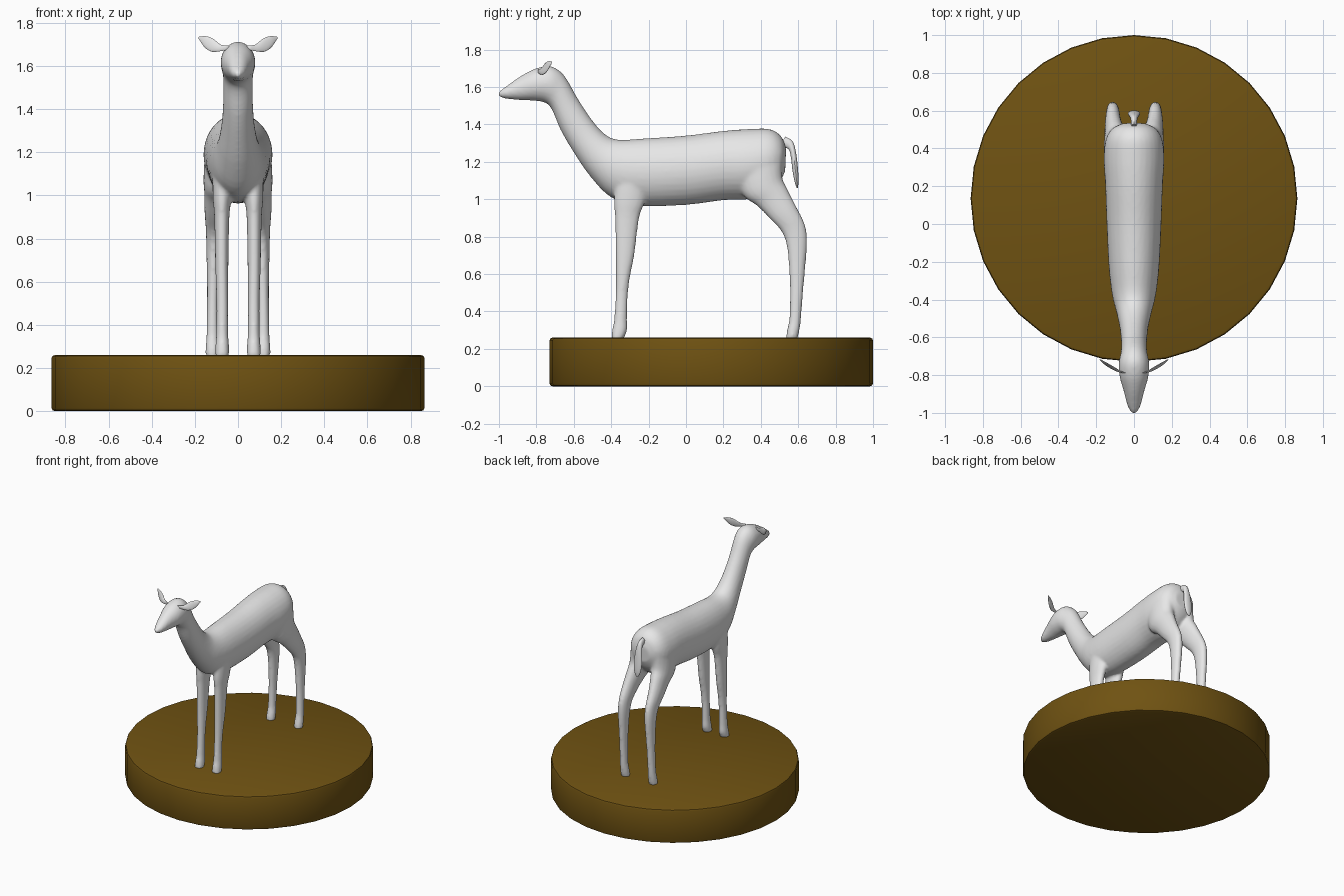
import bpy, bmesh, math
from mathutils import Vector

cube = bpy.data.objects.get("Cube")
if cube:
    bpy.data.objects.remove(cube, do_unlink=True)


def material(name, rgb):
    mat = bpy.data.materials.new(name)
    mat.use_nodes = True
    mat.diffuse_color = (*rgb, 1)
    bsdf = next(n for n in mat.node_tree.nodes if n.type == 'BSDF_PRINCIPLED')
    bsdf.inputs["Base Color"].default_value = (*rgb, 1)
    return mat


def finish(bm, name, mat):
    bmesh.ops.recalc_face_normals(bm, faces=bm.faces[:])
    mesh = bpy.data.meshes.new(name)
    bm.to_mesh(mesh)
    bm.free()
    mesh.materials.append(mat)
    obj = bpy.data.objects.new(name, mesh)
    bpy.context.collection.objects.link(obj)
    bpy.ops.object.select_all(action='DESELECT')
    obj.select_set(True)
    bpy.context.view_layer.objects.active = obj
    bpy.ops.object.shade_smooth_by_angle(angle=math.radians(40))
    return obj


def smooth_path(sections, steps):
    """Catmull-Rom interpolation through the given sections."""
    pts = [Vector(s) for s in sections]
    pts = [pts[0]] + pts + [pts[-1]]
    out = []
    for a, b, c, d in zip(pts, pts[1:], pts[2:], pts[3:]):
        for i in range(steps):
            t = i / steps
            out.append(0.5 * (2 * b + (c - a) * t + (2 * a - 5 * b + 4 * c - d) * t * t
                              + (3 * b - a - 3 * c + d) * t ** 3))
    return out + [pts[-1]]


def loft(bm, sections, side=1, sides=24, steps=4):
    """Elliptical rings; section = y, z of one edge, y, z of the other, half width, x."""
    rings = []
    for y1, z1, y2, z2, half, x in smooth_path(sections, steps):
        ring = []
        for i in range(sides):
            a = math.tau * i / sides
            c = math.cos(a)
            ring.append(bm.verts.new((side * (x + half * math.sin(a)),
                                      (y1 + y2 + (y1 - y2) * c) / 2,
                                      (z1 + z2 + (z1 - z2) * c) / 2)))
        rings.append(ring)
    faces = []
    for r, q in zip(rings, rings[1:]):
        for i in range(sides):
            j = (i + 1) % sides
            faces.append(bm.faces.new((r[i], r[j], q[j], q[i])))
    faces += [bm.faces.new(rings[0]), bm.faces.new(rings[-1])]
    bmesh.ops.recalc_face_normals(bm, faces=faces)


# Head, neck and trunk: top edge, bottom edge, half width
trunk = [
    (-1.0, 1.575, -1.0, 1.55, .014),
    (-.96, 1.605, -.965, 1.538, .034),
    (-.88, 1.66, -.885, 1.53, .055),
    (-.80, 1.70, -.815, 1.527, .076),
    (-.72, 1.71, -.75, 1.515, .08),
    (-.65, 1.66, -.715, 1.475, .07),
    (-.58, 1.54, -.67, 1.37, .068),
    (-.50, 1.42, -.60, 1.25, .075),
    (-.43, 1.345, -.51, 1.12, .092),
    (-.36, 1.318, -.40, 1.01, .115),
    (-.22, 1.325, -.25, .965, .133),
    (0, 1.34, 0, .97, .145),
    (.2, 1.365, .2, .995, .152),
    (.35, 1.376, .33, 1.0, .16),
    (.45, 1.374, .44, 1.03, .15),
    (.51, 1.335, .50, 1.09, .115),
    (.535, 1.27, .53, 1.15, .06),
]
# Legs: front edge, back edge, half width, x
front_leg = [
    (-.37, 1.17, -.19, 1.17, .045, .075),
    (-.385, 1.0, -.22, .99, .043, .074),
    (-.38, .9, -.25, .9, .035, .075),
    (-.376, .7, -.276, .7, .031, .075),
    (-.375, .6, -.296, .6, .029, .074),
    (-.376, .5, -.31, .5, .027, .073),
    (-.384, .36, -.315, .36, .028, .073),
    (-.395, .3, -.315, .3, .032, .073),
    (-.4, .25, -.335, .25, .032, .073),
]
hind_leg = [
    (.24, 1.2, .52, 1.25, .07, .083),
    (.30, 1.03, .515, 1.12, .07, .09),
    (.38, .965, .545, 1.05, .056, .1),
    (.45, .895, .595, .95, .045, .11),
    (.515, .82, .636, .865, .037, .112),
    (.542, .73, .648, .77, .034, .113),
    (.552, .6, .636, .61, .029, .115),
    (.556, .5, .626, .5, .027, .117),
    (.552, .36, .615, .36, .028, .118),
    (.54, .3, .607, .3, .032, .118),
    (.535, .25, .595, .25, .032, .118),
]
# Ear: upper edge, lower edge, half thickness, x
ear = [
    (-.79, 1.695, -.79, 1.675, .012, .05),
    (-.775, 1.7, -.78, 1.668, .014, .085),
    (-.752, 1.728, -.763, 1.666, .014, .12),
    (-.735, 1.738, -.742, 1.684, .012, .15),
    (-.716, 1.736, -.718, 1.726, .004, .18),
]
# Tail: outer edge, inner edge, half width
tail = [
    (.53, 1.335, .50, 1.28, .014),
    (.57, 1.31, .545, 1.27, .018),
    (.588, 1.25, .56, 1.23, .026),
    (.598, 1.17, .57, 1.15, .033),
    (.602, 1.1, .582, 1.09, .026),
    (.598, 1.06, .592, 1.06, .008),
]

coat = material("pale_grey", (.8, .8, .8))
wood = material("dark_brown", (.16, .085, .006))

# Body with legs fused into one smooth skin
bm = bmesh.new()
loft(bm, [s + (0,) for s in trunk], sides=32)
for side in (1, -1):
    loft(bm, front_leg, side)
    loft(bm, hind_leg, side)
body = finish(bm, "body_and_legs", coat)
remesh = body.modifiers.new("fuse", 'REMESH')
remesh.mode = 'VOXEL'
remesh.voxel_size = .01
remesh.use_smooth_shade = True
relax = body.modifiers.new("relax", 'SMOOTH')
relax.factor = .5
relax.iterations = 5

# Ears and tail
for name, side in (("left_ear", 1), ("right_ear", -1)):
    bm = bmesh.new()
    loft(bm, ear, side, sides=16)
    finish(bm, name, coat)
bm = bmesh.new()
loft(bm, [s + (0,) for s in tail], sides=16)
finish(bm, "tail", coat)

# Round base with softened rims
radius, height = .865, .26
bm = bmesh.new()
bmesh.ops.create_cone(bm, cap_ends=True, segments=32, radius1=radius,
                      radius2=radius, depth=height)
bmesh.ops.translate(bm, verts=bm.verts[:], vec=(0, 1 - radius, height / 2))
rims = [e for e in bm.edges if abs(e.verts[0].co.z - e.verts[1].co.z) < .01]
bmesh.ops.bevel(bm, geom=rims, offset=.016, segments=2, profile=.5, affect='EDGES')
finish(bm, "round_base", wood)
